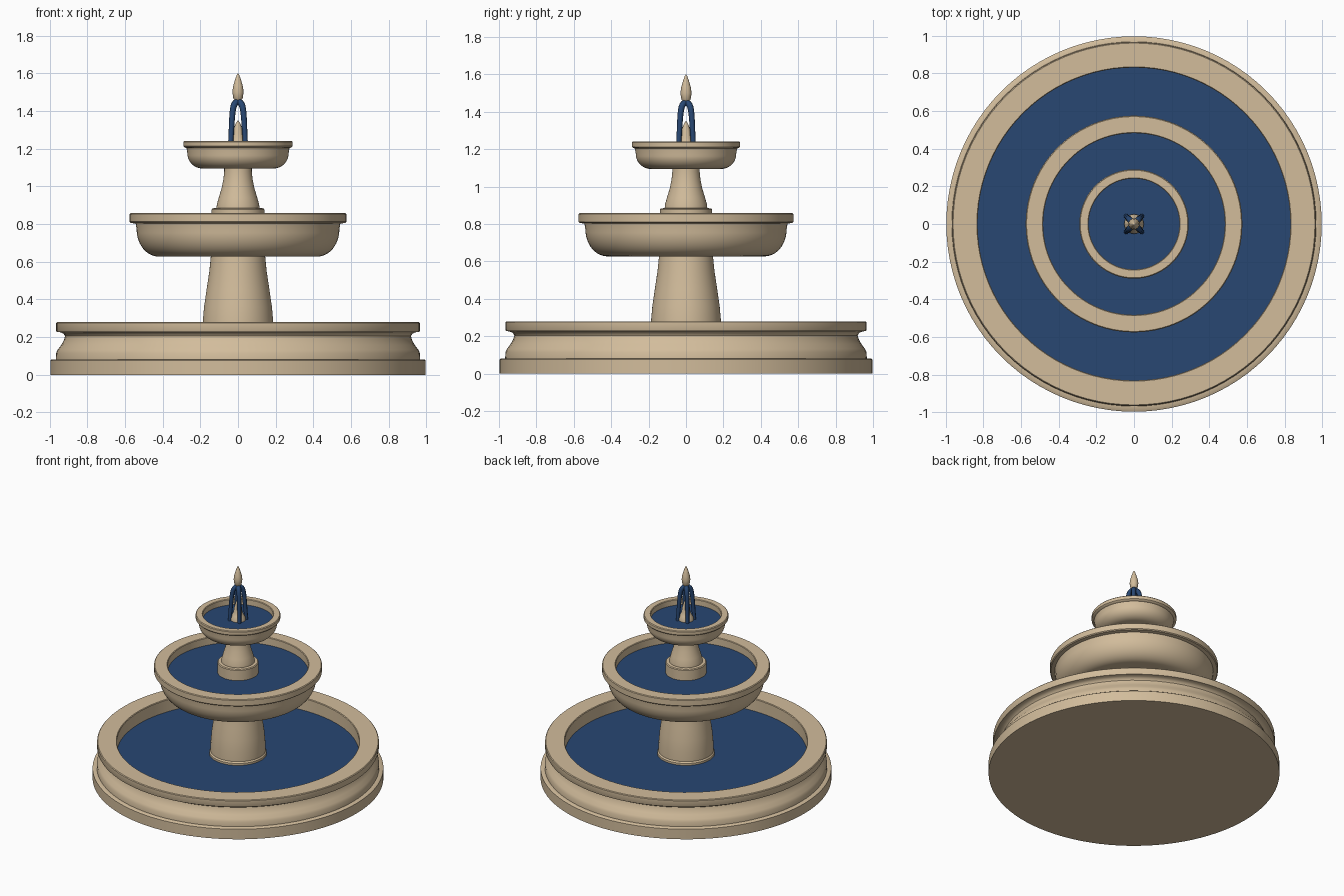
import bpy
import bmesh
from math import radians, sin, cos, tau
from mathutils import Matrix

if "Cube" in bpy.data.objects:
    bpy.data.objects.remove(bpy.data.objects["Cube"])


def material(name, rgb):
    mat = bpy.data.materials.new(name)
    mat.use_nodes = True
    color = (*rgb, 1)
    mat.diffuse_color = color
    mat.node_tree.nodes["Principled BSDF"].inputs["Base Color"].default_value = color
    return mat


STONE = material("warm stone", (0.645, 0.505, 0.33))
WATER = material("deep blue water", (0.021, 0.063, 0.17))


def finish(obj, mat):
    obj.data.materials.append(mat)
    bpy.ops.object.select_all(action="DESELECT")
    obj.select_set(True)
    bpy.context.view_layer.objects.active = obj
    bpy.ops.object.shade_smooth_by_angle(angle=radians(35))
    return obj


def lathe(name, profile, mat, segments=96):
    """Spin a (radius, height) outline about the vertical axis."""
    bm = bmesh.new()
    verts = [bm.verts.new((r, 0, z)) for r, z in profile]
    edges = [bm.edges.new(pair) for pair in zip(verts, verts[1:])]
    bmesh.ops.spin(bm, geom=verts + edges, cent=(0, 0, 0), axis=(0, 0, 1),
                   angle=tau, steps=segments, use_duplicate=False)
    bmesh.ops.remove_doubles(bm, verts=bm.verts, dist=0.0003)
    bmesh.ops.recalc_face_normals(bm, faces=bm.faces)
    mesh = bpy.data.meshes.new(name)
    bm.to_mesh(mesh)
    bm.free()
    obj = bpy.data.objects.new(name, mesh)
    bpy.context.collection.objects.link(obj)
    return finish(obj, mat)


def arc(cr, cz, rr, rz, start, end, steps=8):
    """Points on an elliptical arc in the profile plane."""
    angles = [radians(start + (end - start) * i / steps) for i in range(steps + 1)]
    return [(cr + rr * cos(a), cz + rz * sin(a)) for a in angles]


def water_disc(name, radius, z):
    bpy.ops.mesh.primitive_cylinder_add(vertices=96, radius=radius, depth=0.01,
                                        location=(0, 0, z - 0.005))
    bpy.context.object.name = name
    return finish(bpy.context.object, WATER)


def bowl(name, flat, side, rim, inner, bottom, lip, top, water):
    """Rounded underside, projecting lip and a straight inner wall."""
    belly = lip - 0.035
    profile = [(0, bottom), (flat, bottom)]
    profile += arc(flat, belly, side - flat - 0.005, belly - bottom, -90, 0, 12)
    profile += [(side, lip - 0.004), (rim - 0.006, lip), (rim, lip + 0.006),
                (rim, top - 0.005), (rim - 0.005, top), (inner + 0.004, top),
                (inner, top - 0.004), (inner, water - 0.02), (0, water - 0.02)]
    lathe(name, profile, STONE)
    water_disc(name + "_water", inner, water)


# Ground basin: plinth, hollow moulding and flat coping
lathe("ground_basin", [
    (0, 0), (0.996, 0), (0.996, 0.076), (0.991, 0.08), (0.967, 0.082), (0.965, 0.115),
    (0.957, 0.133), (0.938, 0.158), (0.923, 0.185), (0.918, 0.205), (0.925, 0.217),
    (0.942, 0.225), (0.962, 0.228), (0.965, 0.234), (0.965, 0.275), (0.96, 0.28),
    (0.834, 0.28), (0.83, 0.275), (0.83, 0.165), (0, 0.165)], STONE)
water_disc("ground_basin_water", 0.83, 0.185)

# Lower column
lathe("lower_column", [(0.196, 0.165), (0.196, 0.2), (0.188, 0.21), (0.187, 0.28),
                       (0.18, 0.36), (0.167, 0.45), (0.152, 0.55), (0.142, 0.65)], STONE)

# Middle and upper bowls
bowl("middle_bowl", 0.42, 0.543, 0.575, 0.482, 0.627, 0.806, 0.858, 0.8)
bowl("upper_bowl", 0.185, 0.273, 0.29, 0.241, 1.094, 1.207, 1.241, 1.197)

# Upper column on a round foot
lathe("upper_column", [(0.14, 0.78), (0.14, 0.877), (0.135, 0.883), (0.114, 0.885),
                       (0.112, 0.905), (0.102, 0.94), (0.087, 0.99), (0.077, 1.04),
                       (0.073, 1.08), (0.073, 1.12)], STONE)

# Spout and pointed finial
lathe("spout", [(0.052, 1.18), (0.052, 1.215), (0.04, 1.235), (0.03, 1.26), (0.026, 1.29),
                (0.014, 1.33), (0, 1.352)], STONE, 24)
lathe("finial", [(0, 1.44), (0.014, 1.45), (0.025, 1.468), (0.03, 1.5), (0.026, 1.53),
                 (0.016, 1.565), (0.007, 1.59), (0, 1.602)], STONE, 24)

# Four falling jets meeting under the finial, thinning as they fall
path = [(0.004, 1.45), (0.028, 1.442), (0.04, 1.41), (0.047, 1.34),
        (0.052, 1.26), (0.06, 1.18)]
for i in range(4):
    curve = bpy.data.curves.new("water_jet", "CURVE")
    curve.dimensions = "3D"
    curve.bevel_depth = 0.018
    curve.bevel_resolution = 2
    curve.use_fill_caps = True
    curve.resolution_u = 5
    spline = curve.splines.new("NURBS")
    spline.points.add(len(path) - 1)
    spline.use_endpoint_u = True
    for k, (r, z) in enumerate(path):
        spline.points[k].co = (r, 0, z, 1)
        spline.points[k].radius = 1 - 0.06 * k
    curve.materials.append(WATER)
    jet = bpy.data.objects.new("water_jet", curve)
    jet.matrix_world = Matrix.Rotation(tau * (i + 0.5) / 4, 4, "Z")
    bpy.context.collection.objects.link(jet)
